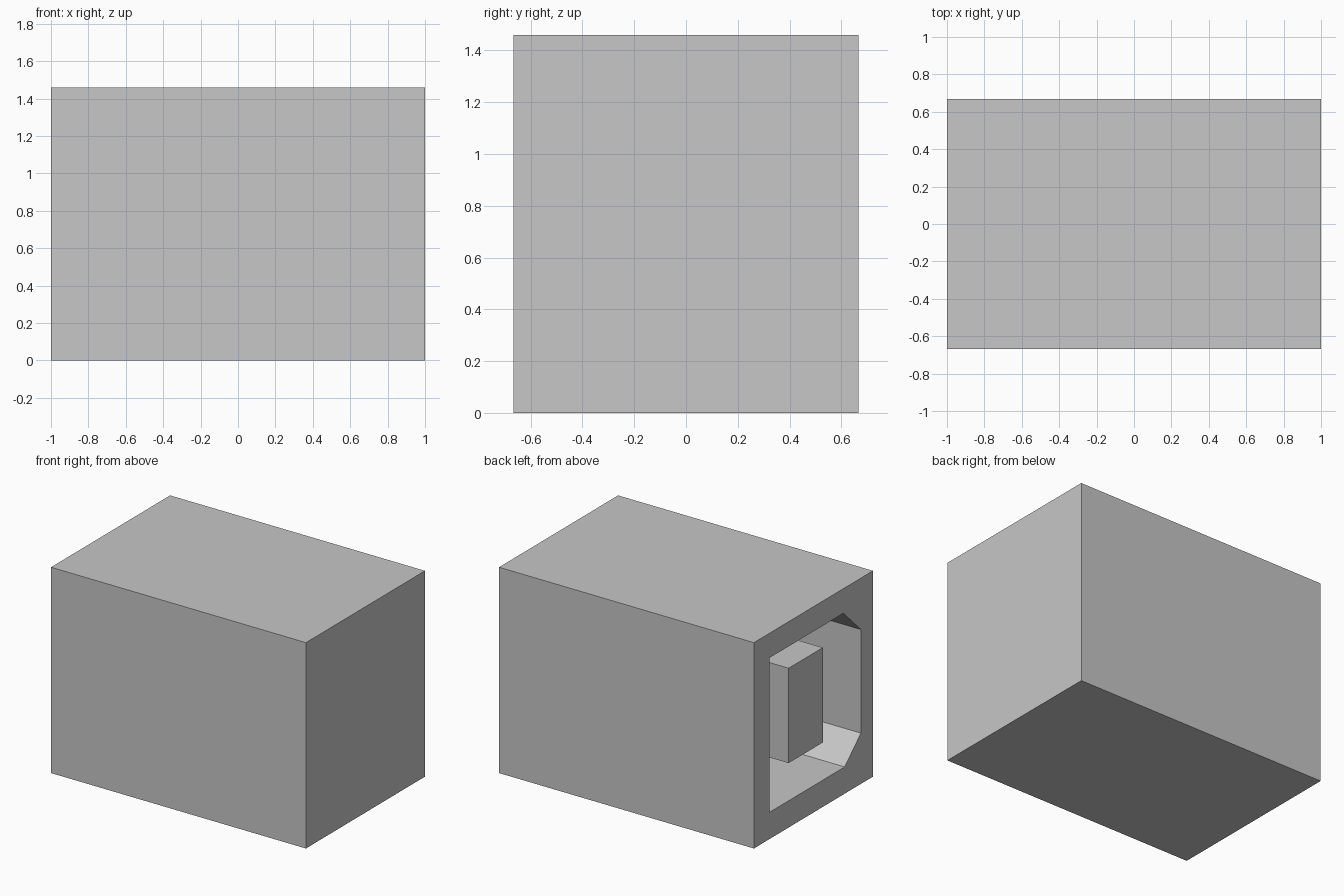
import bpy
import bmesh

old = bpy.data.objects.get("Cube")
if old:
    bpy.data.objects.remove(old, do_unlink=True)

# Single grey material
grey = bpy.data.materials.new("light grey")
grey.use_nodes = True
colour = (0.57, 0.57, 0.57, 1.0)
grey.diffuse_color = colour
grey.node_tree.nodes["Principled BSDF"].inputs["Base Color"].default_value = colour


def prism(name, profile, x0, x1):
    """Extrude a (y, z) profile along x."""
    bm = bmesh.new()
    face = bm.faces.new([bm.verts.new((x0, y, z)) for y, z in profile])
    ext = bmesh.ops.extrude_face_region(bm, geom=[face])
    moved = [v for v in ext["geom"] if isinstance(v, bmesh.types.BMVert)]
    bmesh.ops.translate(bm, verts=moved, vec=(x1 - x0, 0, 0))
    bmesh.ops.recalc_face_normals(bm, faces=bm.faces)
    mesh = bpy.data.meshes.new(name)
    bm.to_mesh(mesh)
    bm.free()
    mesh.materials.append(grey)
    obj = bpy.data.objects.new(name, mesh)
    bpy.context.collection.objects.link(obj)
    return obj


def rect(y0, y1, z0, z1):
    return [(y0, z0), (y1, z0), (y1, z1), (y0, z1)]


CAVITY_END = 0.65

# Outer housing
housing = prism("housing", rect(-0.667, 0.667, 0, 1.46), -1, 1)

# Socket recess, chamfered along two corners
recess = [(0.493, 0.19), (0.493, 1.285), (-0.335, 1.285),
          (-0.532, 1.095), (-0.532, 0.36), (-0.35, 0.19)]
cutter = prism("recess_cutter", recess, -1.1, CAVITY_END)
cutter.hide_render = True

cut = housing.modifiers.new("recess", "BOOLEAN")
cut.operation = "DIFFERENCE"
cut.solver = "EXACT"
cut.object = cutter
bpy.context.view_layer.objects.active = housing
bpy.ops.object.modifier_apply(modifier=cut.name)
bpy.data.objects.remove(cutter, do_unlink=True)

# Central core standing on the end wall of the recess
prism("core_block", rect(-0.205, 0.178, 0.40, 1.073), -0.93, CAVITY_END + 0.02)
